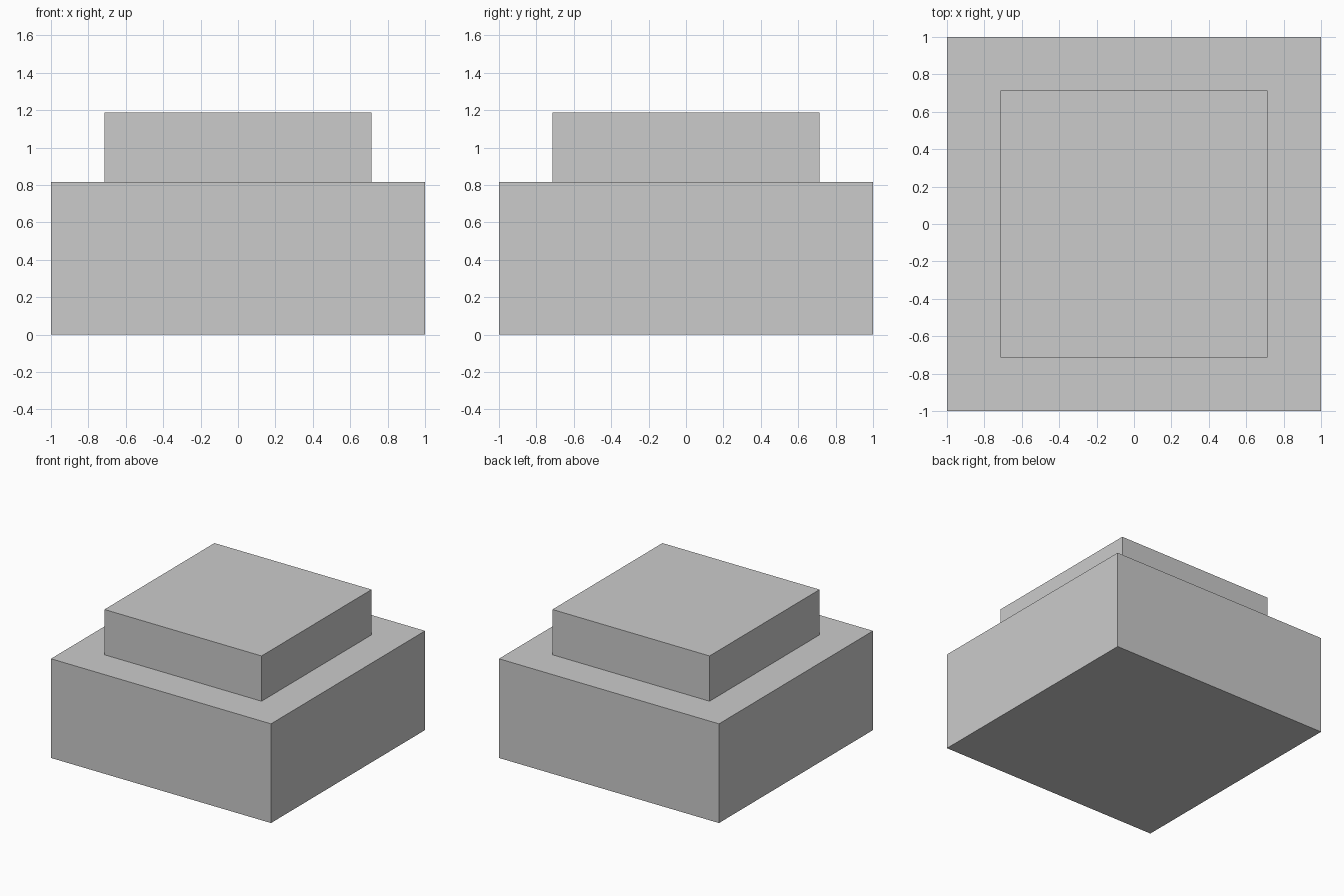
import bpy

if "Cube" in bpy.data.objects:
    bpy.data.objects.remove(bpy.data.objects["Cube"])


def block(name, width, z0, z1):
    """Square block centred on the z axis, spanning z0 to z1."""
    bpy.ops.mesh.primitive_cube_add(size=1, location=(0, 0, (z0 + z1) / 2))
    obj = bpy.context.object
    obj.name = name
    obj.scale = (width, width, z1 - z0)
    bpy.ops.object.transform_apply(location=False, rotation=False, scale=True)
    return obj


STEP_Z = 0.815

# Wide lower block
block("base_block", 2.0, 0.0, STEP_Z)

# Narrower block resting on top
block("top_block", 1.428, STEP_Z, 1.187)
